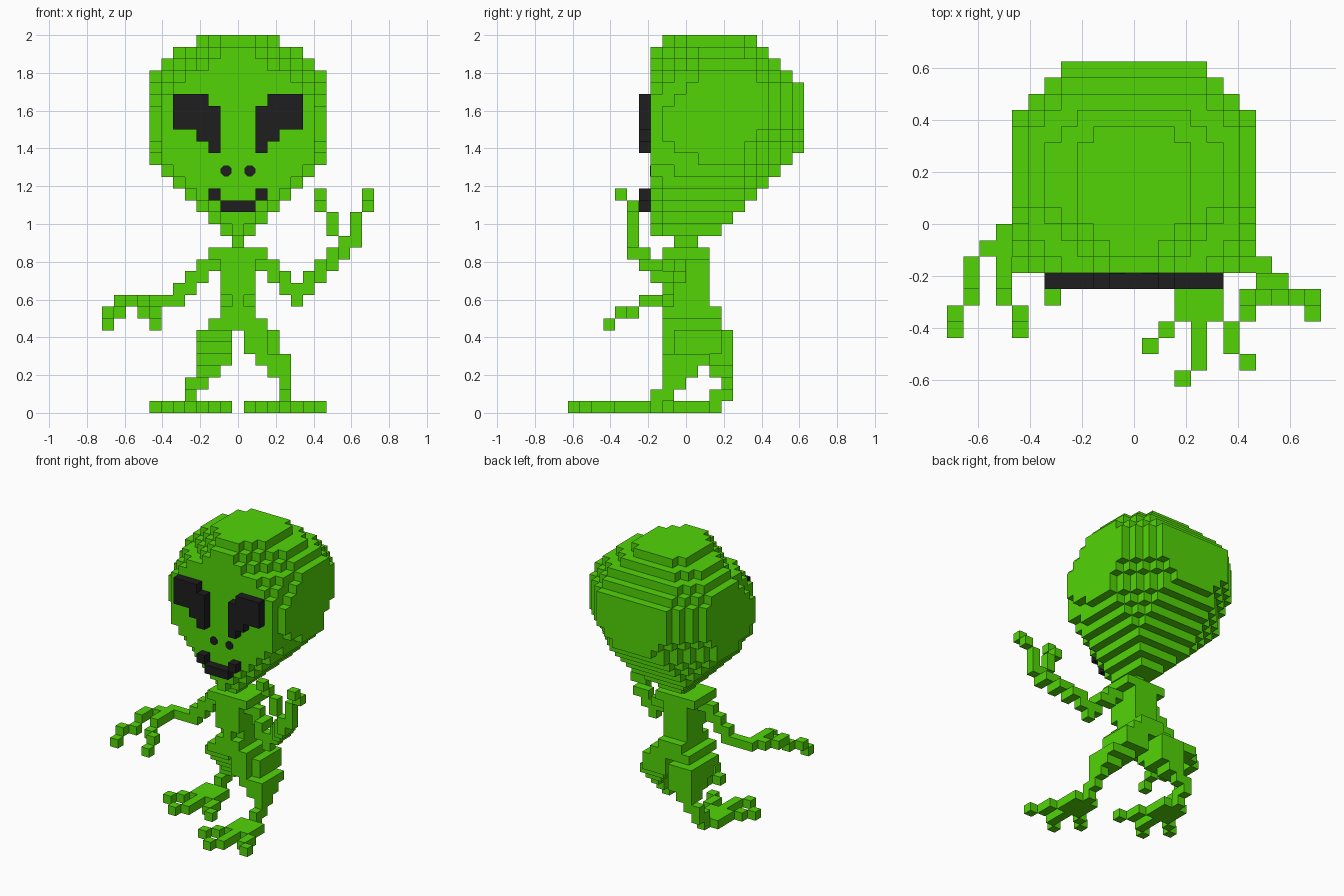
import bpy, bmesh
from math import radians
from mathutils import Matrix, Vector

cube = bpy.data.objects.get("Cube")
if cube:
    bpy.data.objects.remove(cube, do_unlink=True)

S = 0.0625  # edge length of one block


def material(name, color):
    m = bpy.data.materials.new(name)
    m.use_nodes = True
    m.diffuse_color = color
    m.node_tree.nodes["Principled BSDF"].inputs["Base Color"].default_value = color
    return m


green = material("skin green", (0.085, 0.66, 0.002, 1))
black = material("charcoal black", (0.013, 0.013, 0.013, 1))


def finish(name, bm, mat):
    mesh = bpy.data.meshes.new(name)
    bm.to_mesh(mesh)
    bm.free()
    mesh.materials.append(mat)
    obj = bpy.data.objects.new(name, mesh)
    bpy.context.scene.collection.objects.link(obj)
    return obj


def block_part(name, cells, mat=green):
    """Turn a set of grid cells into one mesh of its exposed faces."""
    bm = bmesh.new()
    verts = {}

    def corner(p):
        if p not in verts:
            x, y, z = p
            verts[p] = bm.verts.new(((x - 0.5) * S, (y - 10) * S, z * S))
        return verts[p]

    for cell in cells:
        for axis in range(3):
            for side in (0, 1):
                near = list(cell)
                near[axis] += 2 * side - 1
                if tuple(near) in cells:
                    continue
                u, v = (axis + 1) % 3, (axis + 2) % 3
                ring = []
                for du, dv in ((0, 0), (1, 0), (1, 1), (0, 1)):
                    p = list(cell)
                    p[axis] += side
                    p[u] += du
                    p[v] += dv
                    ring.append(corner(tuple(p)))
                bm.faces.new(ring if side else ring[::-1])
    return finish(name, bm, mat)


def box(x0, x1, y0, y1, z0, z1):
    return {(x, y, z) for x in range(x0, x1 + 1)
            for y in range(y0, y1 + 1) for z in range(z0, z1 + 1)}


def trace(*points, solid=False):
    """Cells along a path; solid paths step one axis at a time."""
    cells = {points[0]}
    for a, b in zip(points, points[1:]):
        a, b = Vector(a), Vector(b)
        n = int(max(abs(c) for c in b - a))
        cur = [round(c) for c in a]
        for s in range(1, n + 1):
            target = a.lerp(b, s / n)
            for axis in range(3):
                cur[axis] = round(target[axis])
                if solid or axis == 2:
                    cells.add(tuple(cur))
    return cells


def mirrored(cells):
    return cells | {(-x, y, z) for x, y, z in cells}


# Head: flat face, rounded crown and a square-cornered taper to the chin
head = set()
for z in range(15, 32):
    width = min(7, z - 14, 35 - z)
    back = min(19, z - 3, 46 - z)
    back_cut = max(0, min(z - 17, max(3, 27 - z), max(2, 31 - z)))
    front_cut = max(1, min(4, z - 25))
    shape_start = {20: 9, 21: 11, 22: 9, 26: 9, 27: 10, 28: 11}.get(z, 8)
    for x, y, _ in box(-7, 7, 7, back, z, z):
        r = abs(x)
        if r > width or r + y > width + back - back_cut:
            continue
        if r - (y - 7) > width - front_cut or (r == width and y < shape_start):
            continue
        if z == 31 and (r > 3 or y == 7):
            continue
        head.add((x, y, z))
block_part("head", head)

# Face details
eye = box(3, 5, 6, 6, 24, 26) | box(2, 2, 6, 6, 22, 25) | {(3, 6, 23)}
block_part("eyes", mirrored(eye), black)
block_part("mouth", box(-1, 1, 6, 6, 17, 17) | mirrored({(2, 6, 18)}), black)
for side, label in ((1, "left"), (-1, "right")):
    bm = bmesh.new()
    place = (Matrix.Translation((side * S, -3 * S, 20.5 * S))
             @ Matrix.Rotation(radians(90), 4, 'X')
             @ Matrix.Rotation(radians(22.5), 4, 'Z'))
    bmesh.ops.create_cone(bm, cap_ends=True, segments=8, radius1=S / 2,
                          radius2=S / 2, depth=0.008, matrix=place)
    finish(label + "_nostril", bm, black)

# Neck, shoulders, torso with a pinched waist, and hips
block_part("neck", box(0, 0, 9, 10, 14, 14))
block_part("torso", box(-2, 2, 8, 11, 13, 13) | box(-1, 1, 8, 11, 10, 12)
           | box(0, 0, 8, 11, 9, 9) | box(-1, 1, 9, 11, 9, 9)
           | box(-1, 1, 8, 12, 8, 8) | box(-2, 2, 8, 12, 7, 7))

# Raised left arm with two fingers
block_part("left_arm", trace((2, 9, 12), (5, 8, 9), (5, 8, 10), (6, 8, 11),
                             (9, 5, 14), (10, 5, 14), solid=True))
block_part("left_fingers", trace((10, 5, 15), (10, 5, 16), (11, 5, 17), (11, 4, 18))
           | trace((8, 5, 15), (8, 5, 16), (7, 5, 17), (7, 4, 18)))

# Outstretched right arm with two drooping fingers
block_part("right_arm", trace((-2, 9, 12), (-4, 9, 10), (-5, 9, 9),
                              (-8, 9, 9), solid=True))
block_part("right_fingers",
           trace((-9, 8, 9), (-10, 7, 9), (-10, 6, 9), (-10, 5, 8), (-11, 4, 8), (-11, 3, 7))
           | trace((-8, 8, 9), (-8, 6, 9), (-8, 5, 8), (-7, 4, 8), (-7, 3, 7)))

# Legs: the left one strides forward, the right one trails
block_part("left_leg", box(4, 4, 7, 8, 1, 1) | box(4, 4, 8, 9, 2, 2)
           | box(3, 4, 8, 10, 3, 3) | box(2, 4, 8, 11, 4, 4)
           | box(1, 2, 8, 12, 5, 6) | box(3, 3, 9, 12, 5, 6))
block_part("right_leg", box(-4, -4, 12, 13, 1, 1) | box(-4, -3, 13, 13, 2, 2)
           | box(-3, -2, 12, 13, 3, 3) | box(-3, -1, 11, 13, 4, 4)
           | box(-3, -1, 10, 13, 5, 5) | box(-3, -1, 9, 13, 6, 6))

# Three-toed feet, same shape moved back for the trailing leg
foot = (box(3, 5, 4, 6, 0, 0) | {(4, 7, 0)} | trace((4, 3, 0), (4, 1, 0), (3, 0, 0))
        | trace((2, 3, 0), (1, 2, 0)) | trace((6, 3, 0), (6, 2, 0), (7, 1, 0)))
block_part("left_foot", foot)
block_part("right_foot", {(x - 8, y + 5, z) for x, y, z in foot})
